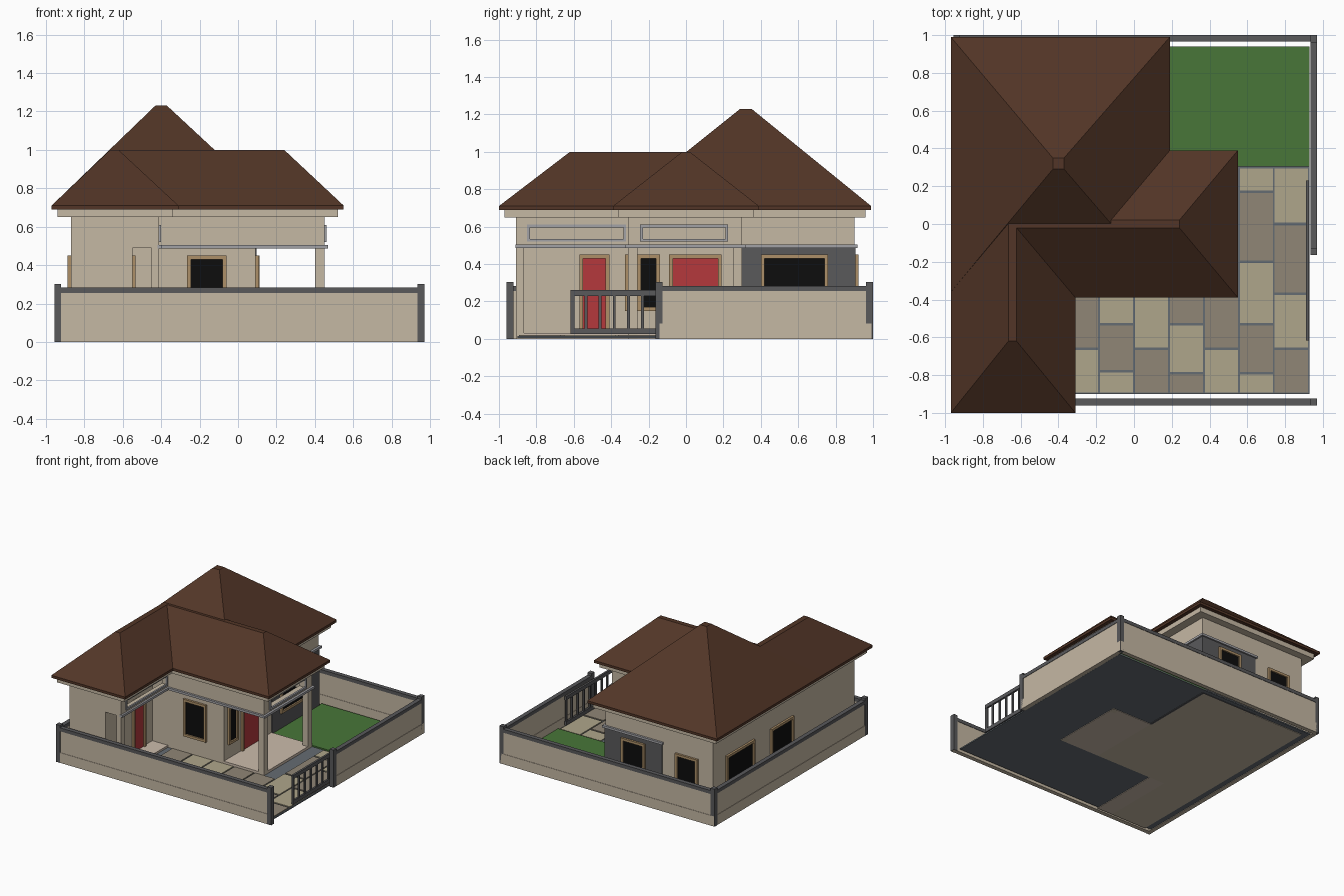
import bpy, bmesh

if "Cube" in bpy.data.objects:
    bpy.data.objects.remove(bpy.data.objects["Cube"])

def mat(name, r, g, b):
    m = bpy.data.materials.new(name)
    m.diffuse_color = (r, g, b, 1)
    m.use_nodes = True
    m.node_tree.nodes["Principled BSDF"].inputs["Base Color"].default_value = m.diffuse_color
    return m

WALL = mat("plaster", .56, .48, .37)
ROOF = mat("roof_brown", .085, .036, .02)
DARK = mat("dark_grey", .1, .1, .105)
GREEN = mat("grass_green", .065, .18, .04)
RED = mat("door_red", .46, .04, .045)
BLACK = mat("glass_black", .004, .004, .004)
TAN = mat("frame_tan", .42, .28, .14)
LEDGE = mat("ledge_grey", .36, .36, .38)
TILES = [mat("tile_light", .43, .38, .26), mat("tile_dark", .28, .24, .18)]
JOINT = mat("joint_grey", .13, .15, .17)
FLOOR = mat("porch_tile", .6, .5, .41)

def mesh_object(name, bm, m):
    bmesh.ops.recalc_face_normals(bm, faces=bm.faces)
    me = bpy.data.meshes.new(name)
    bm.to_mesh(me)
    bm.free()
    me.materials.append(m)
    ob = bpy.data.objects.new(name, me)
    bpy.context.collection.objects.link(ob)
    return ob

def loft(name, rings, m):
    """Stack of rectangles (x0, x1, y0, y1, z), capped at both ends."""
    bm = bmesh.new()
    prev = None
    for x0, x1, y0, y1, z in rings:
        cur = [bm.verts.new(p) for p in ((x0, y0, z), (x1, y0, z), (x1, y1, z), (x0, y1, z))]
        if prev:
            for i in range(4):
                j = (i + 1) % 4
                bm.faces.new((prev[i], prev[j], cur[j], cur[i]))
        else:
            bm.faces.new(cur[::-1])
        prev = cur
    bm.faces.new(prev)
    return mesh_object(name, bm, m)

def box(name, x0, x1, y0, y1, z0, z1, m):
    return loft(name, [(x0, x1, y0, y1, z0), (x0, x1, y0, y1, z1)], m)

def wbox(name, axis, d0, d1, a0, a1, z0, z1, m):
    """Box on a wall: d runs through the wall, a along it."""
    d0, d1 = sorted((d0, d1))
    if axis == 'x':
        return box(name, d0, d1, a0, a1, z0, z1, m)
    return box(name, a0, a1, d0, d1, z0, z1, m)

def ring(name, axis, d0, d1, outer, inner, m):
    a0, a1, z0, z1 = outer
    b0, b1, w0, w1 = inner
    wbox(name + "_left", axis, d0, d1, a0, b0, z0, z1, m)
    wbox(name + "_right", axis, d0, d1, b1, a1, z0, z1, m)
    wbox(name + "_top", axis, d0, d1, b0, b1, w1, z1, m)
    if w0 > z0:
        wbox(name + "_bottom", axis, d0, d1, b0, b1, z0, w0, m)

def opening(name, axis, pos, sign, a0, a1, z0=.15, z1=.45, pane=BLACK, door=False):
    t = .02
    ring(name + "_frame", axis, pos - sign * .01, pos + sign * .017, (a0, a1, z0, z1),
         (a0 + t, a1 - t, z0 if door else z0 + t, z1 - t), TAN)
    wbox(name + "_pane", axis, pos - sign * .01, pos + sign * .005,
         a0 + t, a1 - t, z0 if door else z0 + t, z1 - t, pane)

# House walls
box("house_left_wing", -.87, -.55, -.91, .90, 0, .66, WALL)
box("house_main_block", -.551, .09, -.31, .90, 0, .66, WALL)

# Entrance porch of the left wing: post, beams, pierced side beam
box("wing_porch_post", -.45, -.41, -.91, -.865, 0, .5, WALL)
box("wing_porch_front_beam", -.55, -.41, -.91, -.865, .49, .66, WALL)
ring("wing_side_beam", 'x', -.45, -.41, (-.865, -.31, .49, .66), (-.84, -.33, .53, .6), WALL)
ring("wing_beam_trim", 'x', -.415, -.402, (-.85, -.32, .52, .61), (-.835, -.335, .535, .595), LEDGE)
box("wing_porch_floor", -.55, -.41, -.91, -.31, 0, .03, FLOOR)

# Main porch: posts, beams, floor
for n, y in (("front", -.31), ("back", .25)):
    box(f"porch_{n}_post", .4, .45, y, y + .05, 0, .5, WALL)
    box(f"porch_{n}_beam", .09, .45, y, y + .05, .49, .66, WALL)
ring("porch_side_beam", 'x', .4, .45, (-.26, .25, .49, .66), (-.23, .21, .53, .6), WALL)
ring("porch_beam_trim", 'x', .445, .46, (-.245, .225, .52, .61), (-.23, .21, .535, .595), LEDGE)
box("porch_floor", .09, .45, -.31, .3, 0, .035, FLOOR)

# Dark cladding on the back right corner
box("cladding_side", .08, .095, .3, .905, 0, .49, DARK)
box("cladding_back", -.42, .095, .89, .905, 0, .49, DARK)

# Grey ledges under the beams and above the cladding
for n, b in {"wing_side": (-.42, -.395, -.912, -.31), "porch_front": (-.41, .468, -.327, -.3),
             "porch_side": (.44, .468, -.327, .317), "porch_back": (.09, .468, .29, .317),
             "clad_side": (.08, .108, .3, .917), "clad_back": (-.43, .108, .89, .917)}.items():
    box("ledge_" + n, *b, .487, .505, LEDGE)

# Windows and doors
opening("front_window", 'y', -.31, -1, -.265, -.06)
opening("narrow_window", 'x', .09, 1, -.26, -.14)
opening("porch_door", 'x', .09, 1, -.09, .19, .035, .45, RED, True)
opening("wing_door", 'x', -.55, 1, -.57, -.41, .03, .45, RED, True)
opening("clad_side_window", 'x', .095, 1, .4, .76)
opening("clad_back_window", 'y', .905, 1, -.27, -.06)
opening("back_window", 'y', .9, 1, -.74, -.54)
opening("left_back_window", 'x', -.87, -1, .38, .74)
opening("left_middle_window", 'x', -.87, -1, -.12, .17)

# Hipped roofs with thin fascia, and cornice slabs below
E, T = .69, .71
def hip(name, base, top, z):
    loft(name, [(*base, E), (*base, T), (*top, z)], ROOF)
hip("main_roof", (-.97, .19, -.36, .99), (-.43, -.37, .29, .35), 1.23)
hip("left_wing_roof", (-.97, -.31, -1, .39), (-.665, -.622, -.62, .02), 1.0)
hip("porch_roof", (-.645, .55, -.39, .39), (-.645, .24, -.02, .02), 1.0)
box("main_cornice", -.94, .16, -.33, .96, .65, .692, WALL)
box("left_wing_cornice", -.94, -.34, -.97, 0, .65, .692, WALL)
box("porch_cornice", -.5, .52, -.36, .36, .65, .692, WALL)

# Ground slab, lawn and paving in staggered columns
box("ground_slab", -.92, .93, -.9, .94, .004, .014, JOINT)
box("lawn", .09, .93, .305, .94, .006, .025, GREEN)
W = .185
stagger = [(-.66,), (-.53, -.78), (-.66,), (-.53, -.79), (-.66,),
           (.17, -.2, -.53, -.79), (0, -.37, -.66)]
for c, cuts in enumerate(stagger):
    x = -.37 + c * W
    edges = [.3 if c > 4 else -.31, *cuts, -.9]
    for r, (hi, lo) in enumerate(zip(edges, edges[1:])):
        box(f"paving_{c}_{r}", max(x, -.41) + .005, x + W - .005, lo + .007, hi - .007,
            .008, .02, TILES[(r + (c in (0, 3, 4))) % 2])

# Boundary walls with plinth and coping
for n, (x0, x1, y0, y1) in {"front": (-.95, .965, -.957, -.928), "back": (-.95, .965, .968, .997),
                            "left": (-.952, -.923, -.95, .99), "right": (.938, .967, -.14, .99)}.items():
    box(n + "_boundary", x0, x1, y0, y1, 0, .26, WALL)
    e = .003
    box(n + "_plinth", x0 - e, x1 + e, y0 - e, y1 + e, 0, .082, WALL)
    box(n + "_coping", x0 - e, x1 + e, y0 - e, y1 + e, .255, .283, DARK)
for i, (x, y) in enumerate(((-.938, -.942), (.952, -.942), (-.938, .981), (.952, .981), (.952, -.145))):
    box(f"boundary_post_{i}", x - .018, x + .018, y - .019, y + .019, 0, .303, DARK)

# Sliding gate
for n, z in (("bottom", .025), ("top", .23)):
    box(f"gate_{n}_rail", .91, .926, -.618, .23, z, z + .03, DARK)
for i in range(12):
    y = -.618 + i * .0757
    box(f"gate_bar_{i}", .912, .924, y, y + (.022 if i == 0 else .015), .03, .25, DARK)
